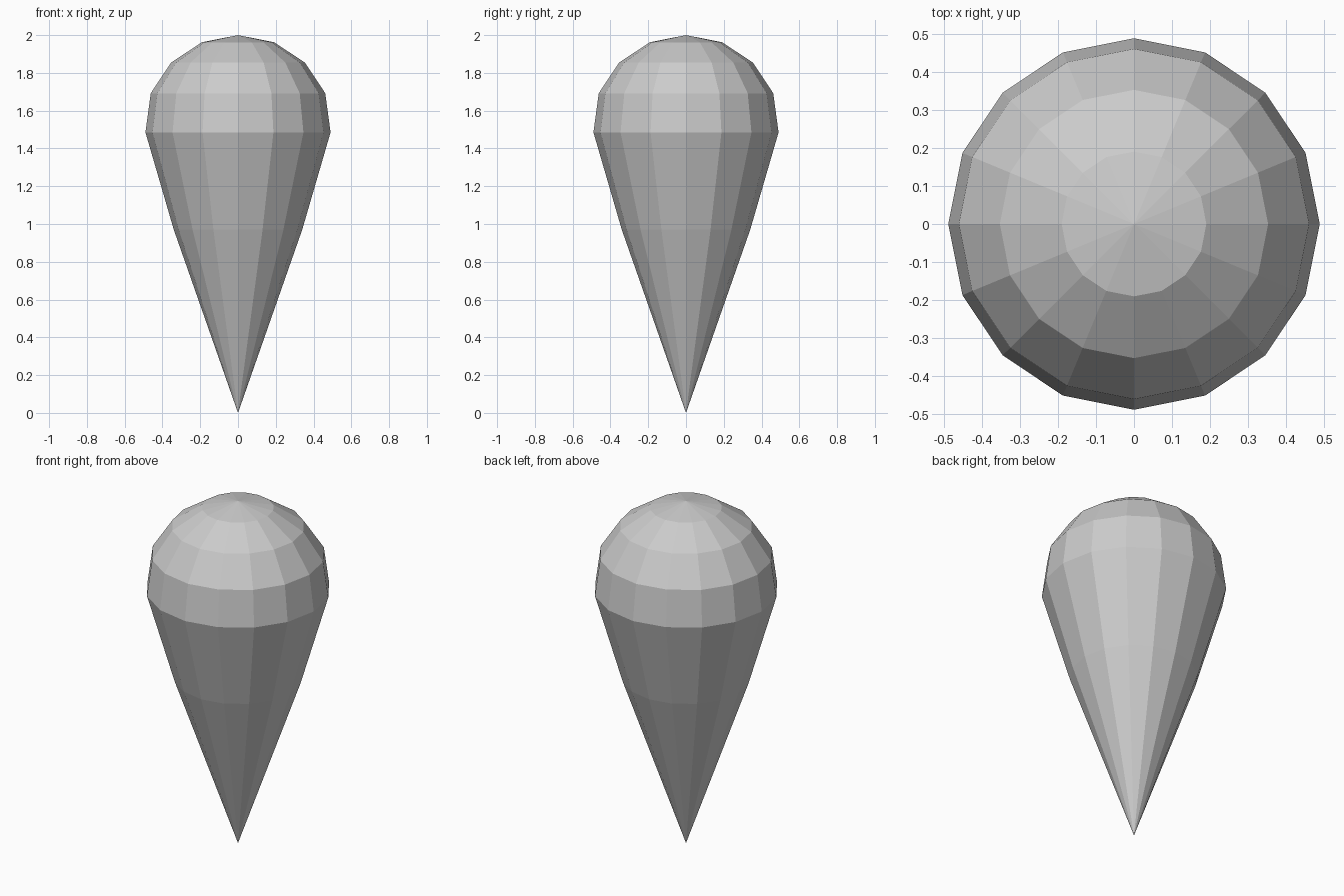
import bpy, bmesh, math

if "Cube" in bpy.data.objects:
    bpy.data.objects.remove(bpy.data.objects["Cube"])

SIDES = 16
# Ring radius and height, from just above the tip to just below the crown
RINGS = [(0.34, 0.97), (0.49, 1.485), (0.462, 1.692), (0.354, 1.855), (0.191, 1.962)]

bm = bmesh.new()
tip = bm.verts.new((0, 0, 0))
crown = bm.verts.new((0, 0, 2))
loops = [[bm.verts.new((r * math.cos(2 * math.pi * i / SIDES),
                        r * math.sin(2 * math.pi * i / SIDES), z))
          for i in range(SIDES)] for r, z in RINGS]

for i in range(SIDES):
    j = (i + 1) % SIDES
    # Pointed end
    bm.faces.new((tip, loops[0][j], loops[0][i]))
    # Side bands
    for low, high in zip(loops, loops[1:]):
        bm.faces.new((low[i], low[j], high[j], high[i]))
    # Domed end
    bm.faces.new((loops[-1][i], loops[-1][j], crown))

mesh = bpy.data.meshes.new("teardrop")
bm.to_mesh(mesh)
bm.free()
bpy.context.collection.objects.link(bpy.data.objects.new("teardrop", mesh))
